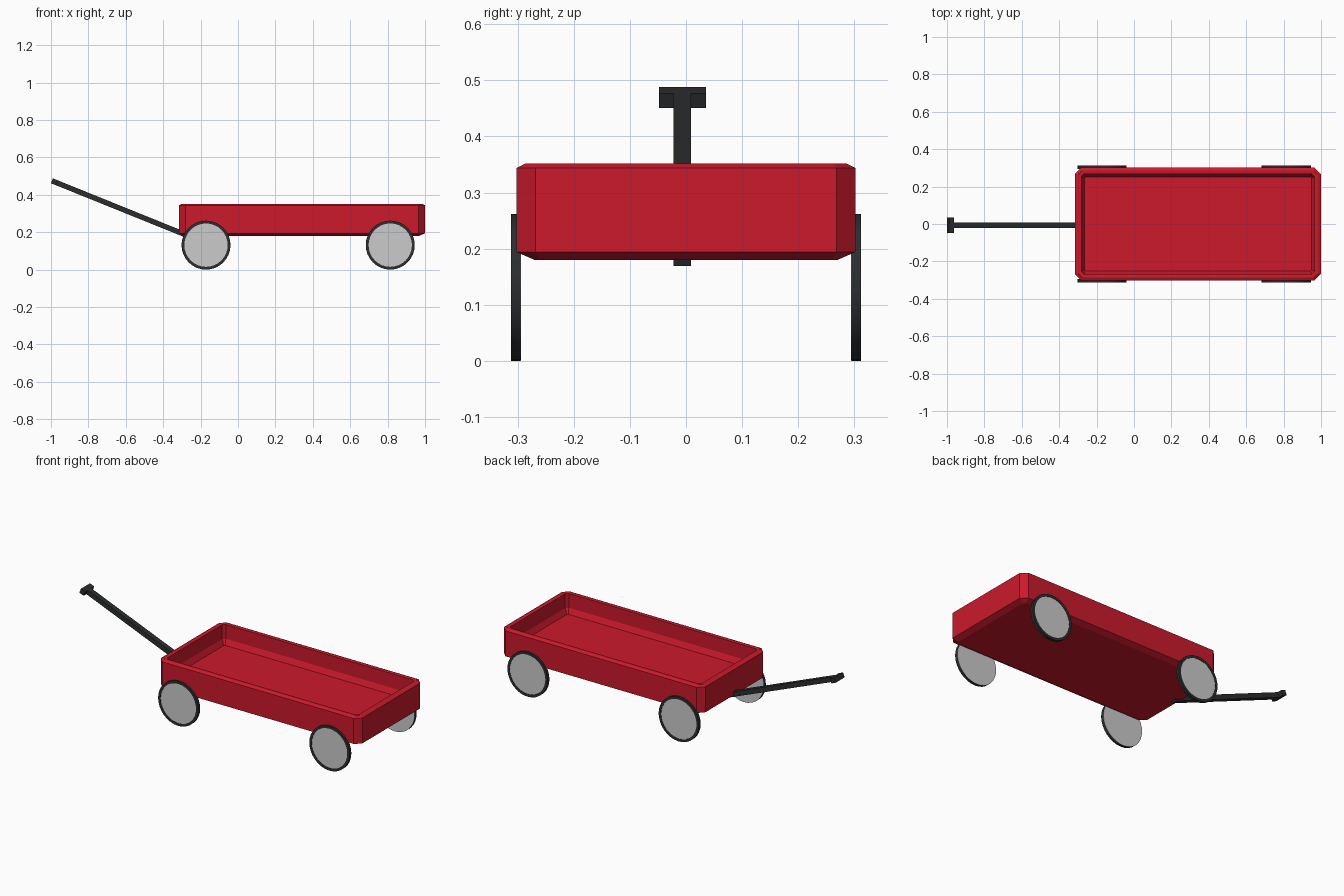
import bpy, bmesh, math
from mathutils import Matrix

if "Cube" in bpy.data.objects:
    bpy.data.objects.remove(bpy.data.objects["Cube"])


def material(name, rgb):
    m = bpy.data.materials.new(name)
    m.diffuse_color = (*rgb, 1)
    m.use_nodes = True
    m.node_tree.nodes["Principled BSDF"].inputs["Base Color"].default_value = m.diffuse_color
    return m


RED = material("red_paint", (0.6, 0.01, 0.025))
DARK = material("dark_rubber", (0.025, 0.027, 0.028))


def finish(name, bm, mat=None):
    bmesh.ops.recalc_face_normals(bm, faces=bm.faces)
    me = bpy.data.meshes.new(name)
    bm.to_mesh(me)
    bm.free()
    ob = bpy.data.objects.new(name, me)
    bpy.context.collection.objects.link(ob)
    if mat:
        me.materials.append(mat)
    return ob


def bridge(bm, rings, cap_start=True, cap_end=True, closed=False):
    """Skin a stack of equal-length point rings."""
    vs = [[bm.verts.new(p) for p in r] for r in rings]
    pairs = list(zip(vs, vs[1:])) + ([(vs[-1], vs[0])] if closed else [])
    for a, b in pairs:
        n = len(a)
        for i in range(n):
            bm.faces.new((a[i], a[(i + 1) % n], b[(i + 1) % n], b[i]))
    if cap_start:
        bm.faces.new(vs[0])
    if cap_end:
        bm.faces.new(vs[-1])


# Tray: chamfered rectangles lofted up the outside, over the rim, down inside
def tray_ring(inset, z, c):
    cx, hx, hy = 0.342, 0.657 - inset, 0.302 - inset
    pts = [(hx, hy - c), (hx - c, hy), (-hx + c, hy), (-hx, hy - c),
           (-hx, -hy + c), (-hx + c, -hy), (hx - c, -hy), (hx, -hy + c)]
    return [(cx + x, y, z) for x, y in pts]


bm = bmesh.new()
bridge(bm, [tray_ring(*r) for r in (
    (0.032, 0.180, 0.010), (0.0, 0.194, 0.034), (0.0, 0.344, 0.034),
    (0.016, 0.352, 0.022), (0.034, 0.350, 0.014),
    (0.034, 0.266, 0.014), (0.050, 0.235, 0.006))])
finish("tray", bm, RED)


# Wheels: dark tyre around a plain grey disc
def circle(r, y, n=32):
    return [(r * math.cos(math.tau * i / n), y, r * math.sin(math.tau * i / n))
            for i in range(n)]


R, HUB = 0.131, 0.116
for end, x in (("front", -0.171), ("rear", 0.814)):
    for side, s in (("right", -1), ("left", 1)):
        bm = bmesh.new()
        bridge(bm, [circle(R, s * 0.295), circle(R, s * 0.312),
                    circle(HUB, s * 0.312), circle(HUB, s * 0.295)],
               False, False, closed=True)
        tyre = finish(f"{end}_{side}_tyre", bm, DARK)
        bm = bmesh.new()
        bridge(bm, [circle(R - 0.001, s * 0.294), circle(R - 0.001, s * 0.296),
                    circle(HUB, s * 0.296), circle(HUB, s * 0.310)])
        disc = finish(f"{end}_{side}_wheel_disc", bm)
        for ob in (tyre, disc):
            ob.location = (x, 0, R)
            ob.data.shade_smooth()
            ob.data.set_sharp_from_angle(angle=math.radians(30))

# Pull handle: T-shaped outline with thickness, tilted down to the tray
L, G, T = 0.781, 0.030, 0.014
outline = [(0, -0.048), (G, -0.048), (G, -0.022), (L, -0.022),
           (L, 0.009), (G, 0.009), (G, 0.036), (0, 0.036)]
bm = bmesh.new()
bridge(bm, [[(u, v, z) for u, v in outline] for z in (-T, T)])
handle = finish("pull_handle", bm, DARK)
handle.matrix_world = (Matrix.Translation((-0.995, 0, 0.475))
                       @ Matrix.Rotation(math.radians(22), 4, 'Y'))
